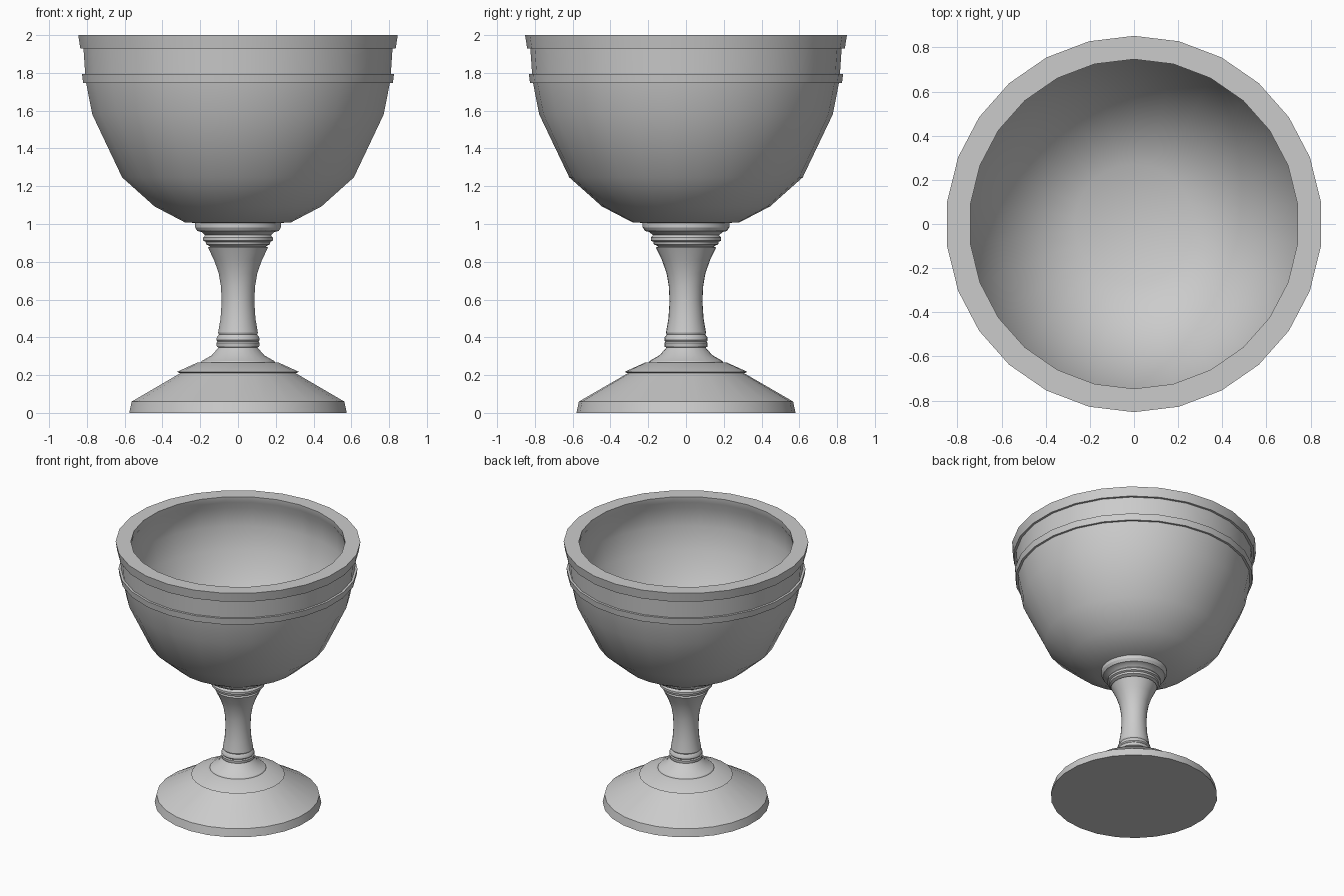
import bpy, bmesh
from math import pi, sin, cos, radians

SIDES = 26

cube = bpy.data.objects.get("Cube")
if cube:
    bpy.data.objects.remove(cube, do_unlink=True)

grey = bpy.data.materials.new("plain grey")
grey.use_nodes = True
grey.diffuse_color = (0.6, 0.6, 0.6, 1)
grey.node_tree.nodes["Principled BSDF"].inputs["Base Color"].default_value = (0.6, 0.6, 0.6, 1)


def lathe(name, profile):
    """Revolve (radius, height) points around z; radius 0 closes on the axis."""
    bm = bmesh.new()
    rings = []
    for r, z in profile:
        if r == 0:
            rings.append([bm.verts.new((0, 0, z))] * SIDES)
        else:
            angles = [pi / 2 + 2 * pi * i / SIDES for i in range(SIDES)]
            rings.append([bm.verts.new((r * cos(a), r * sin(a), z)) for a in angles])
    for low, high in zip(rings, rings[1:]):
        for i in range(SIDES):
            j = (i + 1) % SIDES
            corners = dict.fromkeys((low[i], low[j], high[j], high[i]))
            bm.faces.new(list(corners))
    mesh = bpy.data.meshes.new(name)
    bm.to_mesh(mesh)
    bm.free()
    mesh.materials.append(grey)
    obj = bpy.data.objects.new(name, mesh)
    bpy.context.collection.objects.link(obj)
    bpy.ops.object.select_all(action='DESELECT')
    obj.select_set(True)
    bpy.context.view_layer.objects.active = obj
    bpy.ops.object.shade_smooth_by_angle(angle=radians(30))
    return obj


# Foot: flared disc with a stepped collar
lathe("foot", [
    (0, 0), (0.58, 0), (0.567, 0.06), (0.308, 0.21), (0.326, 0.217),
    (0.215, 0.267), (0.197, 0.268), (0.193, 0.275), (0.14, 0.305), (0.1, 0.35),
])

# Stem: lower bead, waisted shaft, stacked upper beads
lathe("stem", [
    (0.1, 0.345), (0.113, 0.35), (0.115, 0.37), (0.109, 0.377), (0.115, 0.385),
    (0.113, 0.4), (0.102, 0.415), (0.106, 0.425), (0.093, 0.5), (0.087, 0.59),
    (0.091, 0.67), (0.103, 0.74), (0.128, 0.81), (0.16, 0.875), (0.148, 0.882),
    (0.17, 0.892), (0.173, 0.906), (0.186, 0.912), (0.186, 0.928), (0.175, 0.941),
    (0.195, 0.958), (0.217, 0.963), (0.229, 0.982), (0.229, 1.012),
])

# Bowl: thin wall with raised outer bands and a flat rim that overhangs the hollow
lathe("bowl", [
    (0, 1.004), (0.28, 1.007), (0.445, 1.093), (0.618, 1.247), (0.777, 1.58),
    (0.81, 1.747), (0.826, 1.747), (0.832, 1.795), (0.815, 1.795),
    (0.824, 1.93), (0.841, 1.93), (0.852, 2.0),
    (0.746, 2.0), (0.75, 1.955), (0.778, 1.9), (0.78, 1.76), (0.748, 1.59),
    (0.594, 1.268), (0.428, 1.122), (0.27, 1.045), (0, 1.035),
])
